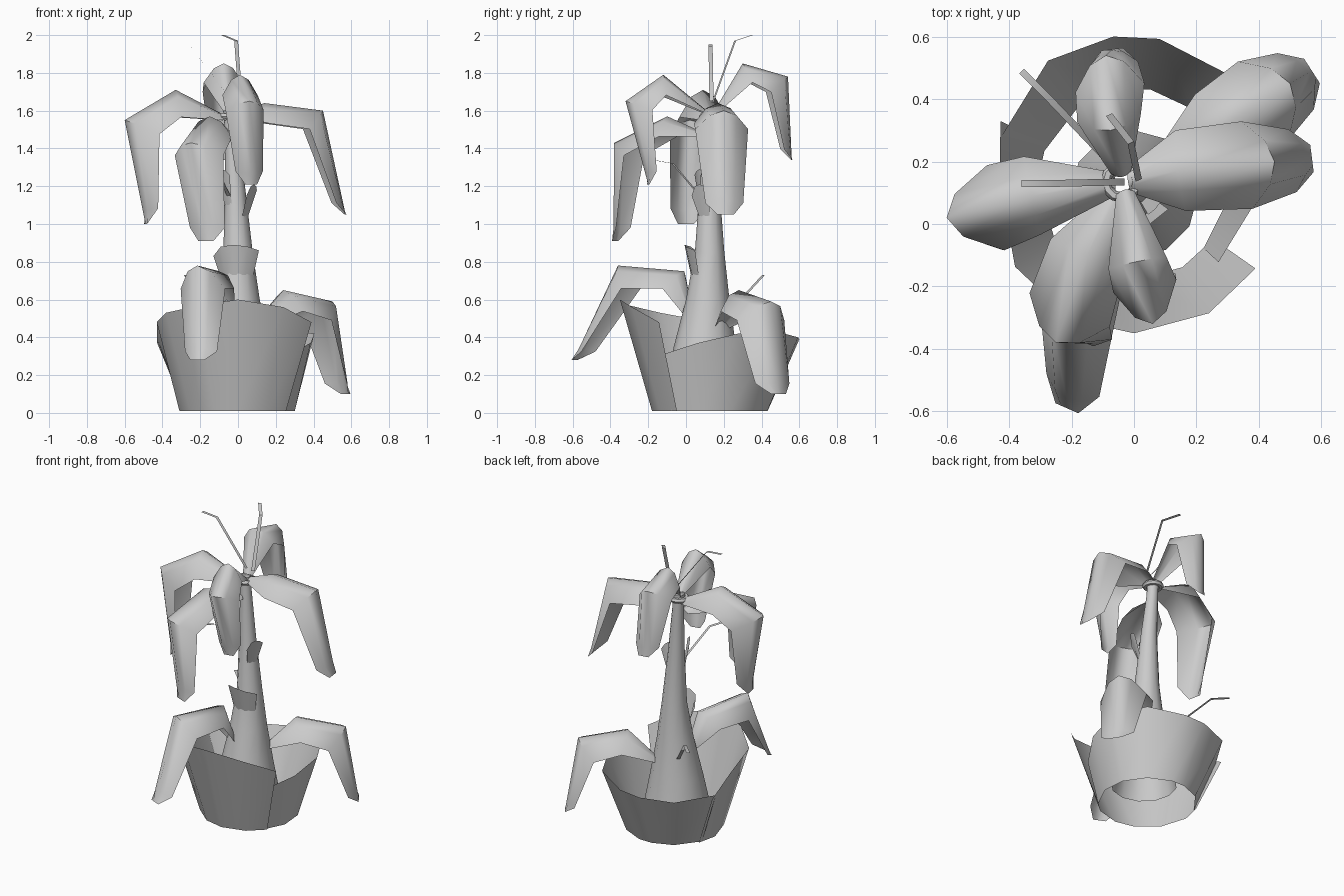
import bpy, math
from mathutils import Vector as V

if "Cube" in bpy.data.objects:
    bpy.data.objects.remove(bpy.data.objects["Cube"])

def mesh(name, verts, faces, angle=50):
    me = bpy.data.meshes.new(name)
    me.from_pydata([tuple(v) for v in verts], [], faces)
    me.update()
    ob = bpy.data.objects.new(name, me)
    bpy.context.collection.objects.link(ob)
    bpy.ops.object.select_all(action='DESELECT')
    ob.select_set(True)
    bpy.context.view_layer.objects.active = ob
    bpy.ops.object.shade_smooth_by_angle(angle=math.radians(angle))
    return ob

def grid(name, rows, closed=False, angle=50):
    """Skin equal-length rows of points."""
    n = len(rows[0])
    faces = [(r*n + c, r*n + (c+1) % n, (r+1)*n + (c+1) % n, (r+1)*n + c)
             for r in range(len(rows)-1) for c in range(n if closed else n-1)]
    return mesh(name, [p for row in rows for p in row], faces, angle)

def tangents(p):
    return [((p[min(i+1, len(p)-1)] - p[i]).normalized()
             + (p[i] - p[max(i-1, 0)]).normalized()).normalized() for i in range(len(p))]

def leaf(name, root, crest, shoulder, tip, half, drop):
    """Folded drooping leaf: ridge path with arched cross-section."""
    p = [V(root), V(crest), V(shoulder), V(shoulder).lerp(V(tip), .87), V(tip)]
    out = p[2] - p[0]
    out.z = 0
    lat = V((0, 0, 1)).cross(out.normalized())
    rows = []
    for q, t, w, d in zip(p, tangents(p), (.3, .95, 1.03, .74, .32), (.15, .9, 1.1, .4, 0)):
        down = lat.cross(t).normalized()
        rows.append([q + lat*half*w*s + down*drop*d*s*s for s in (-1, -.5, 0, .5, 1)])
    return grid(name, rows, angle=60)

def spike(name, pts, w=.011):
    """Thin flat ribbon."""
    p = [V(q) for q in pts]
    d = p[-1] - p[0]
    side = V((-d.y, d.x, 0)).normalized()*w
    return grid(name, [[q - side, q + side] for q in p])

def arc(cx, cy, r, z, a0, a1, n):
    return [V((cx + r*math.cos(math.radians(a0 + (a1-a0)*i/n)),
               cy + r*math.sin(math.radians(a0 + (a1-a0)*i/n)), z)) for i in range(n+1)]

# Broken pot: two shells, each point is (azimuth, rim radius, rim height)
def shell(name, rim, base_r=.31):
    def pt(a, r, z):
        a = math.radians(a)
        return V((r*math.cos(a), .13 + r*math.sin(a), z))
    grid(name, [[pt(a, base_r, .01) for a, r, z in rim], [pt(*k) for k in rim]])

shell("pot_front_shell", [(155, .472, .37), (180, .43, .48), (215, .465, .53), (245, .48, .57),
                          (270, .48, .6), (300, .48, .56), (325, .475, .48)])
shell("pot_back_shell", [(-43, .37, .31), (-10, .39, .37), (20, .43, .42), (50, .46, .43),
                         (80, .47, .4), (98, .475, .39), (125, .48, .38), (160, .45, .38)], .305)

# Trunk: open tapered tube
trunk = [(.0, .095, .205, .15), (0, .1, .165, .35), (0, .115, .115, .6), (0, .125, .078, .85),
         (-.015, .125, .052, 1.2), (-.035, .135, .036, 1.5), (-.04, .135, .036, 1.6)]
grid("trunk", [arc(x, y, r, z, 0, 330, 11) for x, y, r, z in trunk], closed=True)

# Crown ring where the upper leaves meet
bpy.ops.mesh.primitive_torus_add(location=(-.04, .135, 1.57), major_radius=.05, minor_radius=.017,
                                 major_segments=12, minor_segments=6)
bpy.context.object.name = "crown_ring"
bpy.ops.object.shade_smooth_by_angle(angle=math.radians(50))

# Bark flakes standing off the trunk
def flake(name, x, y, r0, z0, r1, z1, a0, a1):
    lo, hi = arc(x, y, r0, z0, a0, a1, 4), arc(x, y, r1, z1, a0, a1, 4)
    for i, dz in enumerate((-.05, 0, .01, 0, -.02)):
        hi[i].z += dz
    grid(name, [lo, hi])

flake("bark_collar", 0, .125, .1, .73, .135, .88, 195, 325)
flake("bark_flake_right", -.01, .125, .06, 1.03, .11, 1.2, 300, 360)
flake("bark_flake_left", -.015, .125, .055, 1.1, .085, 1.28, 190, 250)

# Leaves
leaf("leaf_left", (-.06, .13, 1.57), (-.33, .09, 1.71), (-.6, .02, 1.55), (-.49, .0, 1.0), .135, .16)
leaf("leaf_right", (-.02, .14, 1.59), (.14, .17, 1.64), (.45, .2, 1.6), (.57, .21, 1.05), .137, .12)
leaf("leaf_back", (-.04, .15, 1.6), (-.075, .3, 1.85), (-.09, .54, 1.78), (-.07, .56, 1.34), .108, .12)
leaf("leaf_front", (-.03, .11, 1.6), (.01, -.12, 1.79), (.06, -.32, 1.65), (.07, -.2, 1.21), .1, .12)
leaf("leaf_front_left", (-.05, .1, 1.48), (-.15, -.1, 1.57), (-.25, -.38, 1.43), (-.17, -.375, .91), .135, .12)
leaf("leaf_low_right", (.08, .18, .46), (.24, .28, .65), (.5, .45, .59), (.57, .49, .1), .145, .13)
leaf("leaf_low_front", (-.04, .04, .5), (-.1, -.01, .75), (-.215, -.36, .78), (-.215, -.59, .28), .125, .13)

# Thin shoots
spike("shoot_left", [(-.03, .135, 1.65), (-.25, .13, 1.94), (-.36, .13, 1.95)])
spike("shoot_back", [(.015, .14, 1.64), (-.01, .26, 1.97), (-.08, .35, 2.0)])
spike("shoot_low", [(-.08, .2, .5), (-.28, .41, .73), (-.36, .49, .73)])
spike("shoot_mid", [(-.04, .09, 1.13), (-.13, -.07, 1.32), (-.2, -.18, 1.34)])
